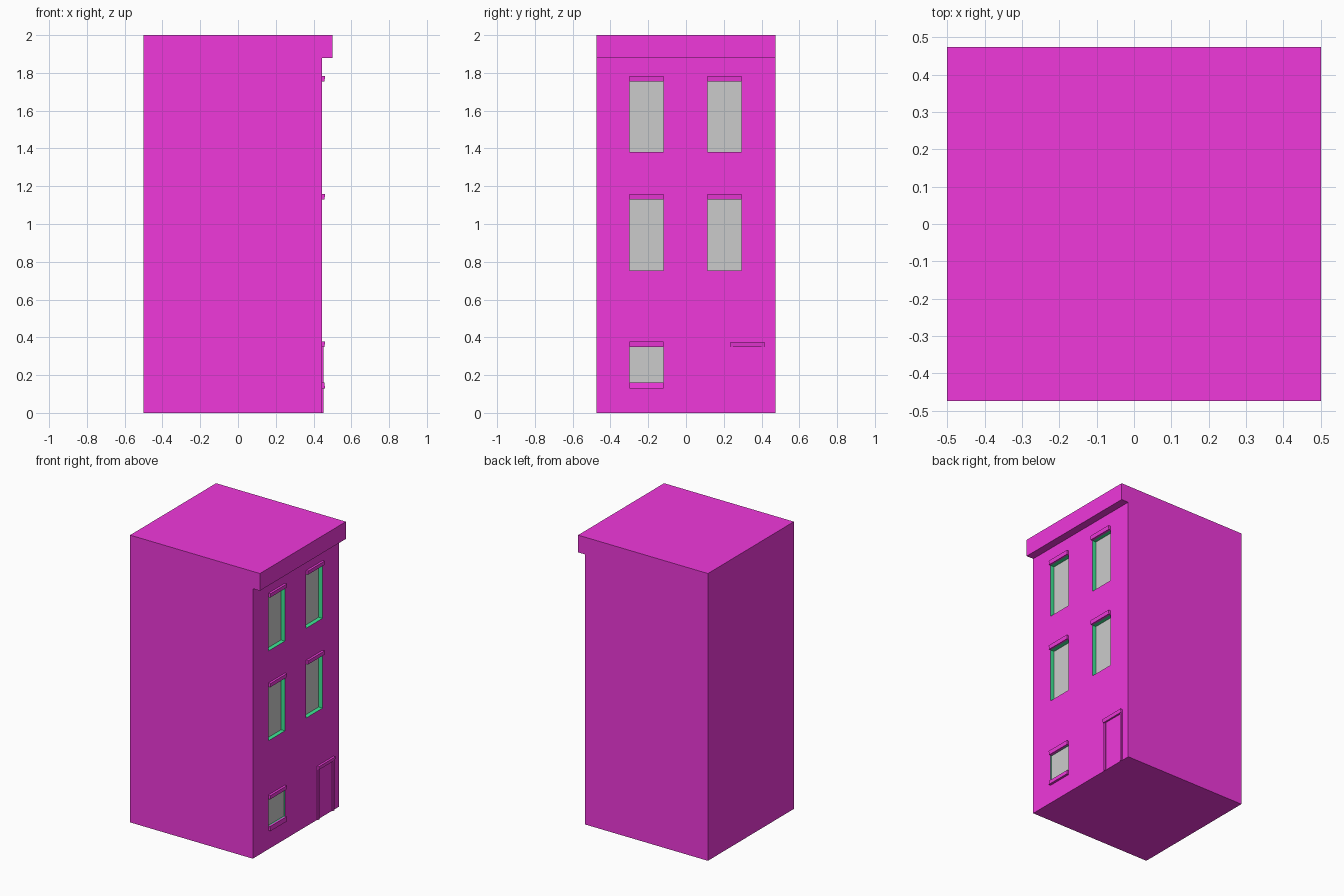
import bpy, bmesh

if "Cube" in bpy.data.objects:
    bpy.data.objects.remove(bpy.data.objects["Cube"])

WALL_X = 0.445   # facade plane
HALF_Y = 0.473


def material(name, rgb):
    m = bpy.data.materials.new(name)
    m.diffuse_color = (*rgb, 1)
    m.use_nodes = True
    m.node_tree.nodes["Principled BSDF"].inputs["Base Color"].default_value = m.diffuse_color
    return m


PINK = material("pink_wall", (0.87, 0.04, 0.71))
GREEN = material("green_reveal", (0.05, 0.8, 0.3))


def prism(name, profile, y0, y1, mats=()):
    """Extrude an (x, z) profile from y0 to y1."""
    bm = bmesh.new()
    base = bm.faces.new([bm.verts.new((x, y0, z)) for x, z in profile])
    ext = bmesh.ops.extrude_face_region(bm, geom=[base])["geom"]
    bmesh.ops.translate(bm, vec=(0, y1 - y0, 0),
                        verts=[v for v in ext if isinstance(v, bmesh.types.BMVert)])
    bmesh.ops.recalc_face_normals(bm, faces=bm.faces)
    mesh = bpy.data.meshes.new(name)
    bm.to_mesh(mesh)
    bm.free()
    for m in mats:
        mesh.materials.append(m)
    ob = bpy.data.objects.new(name, mesh)
    bpy.context.collection.objects.link(ob)
    return ob


def box(name, x0, x1, y0, y1, z0, z1, mats=()):
    return prism(name, [(x0, z0), (x1, z0), (x1, z1), (x0, z1)], y0, y1, mats)


def trim(name, y0, y1, z0, z1, low, high):
    """Slightly sloped lintel or sill on the facade."""
    return prism(name, [(WALL_X - 0.004, z0), (WALL_X + low, z0),
                        (WALL_X + high, z1), (WALL_X - 0.004, z1)], y0, y1, [PINK])


# Building block with overhanging street cornice
body = prism("building_body",
             [(-0.5, 0), (WALL_X, 0), (WALL_X, 1.88), (0.5, 1.88), (0.5, 2), (-0.5, 2)],
             -HALF_Y, HALF_Y, [PINK, GREEN])

# Windows: (y start, sill z, head z, recess depth)
windows = [(y, z, z + 0.375, 0.03) for z in (1.38, 0.755) for y in (-0.30, 0.115)]
windows.append((-0.30, 0.16, 0.35, 0.008))

for i, (y, z0, z1, depth) in enumerate(windows):
    # Recess cut into the wall, lined in green
    cutter = box(f"window_cutter_{i}", WALL_X - depth - 0.002, WALL_X + 0.03,
                 y, y + 0.18, z0, z1, [PINK, GREEN])
    for p in cutter.data.polygons:
        p.material_index = 1
    cutter.hide_render = True
    cutter.hide_set(True)
    mod = body.modifiers.new(f"window_{i}", 'BOOLEAN')
    mod.operation = 'DIFFERENCE'
    mod.solver = 'EXACT'
    mod.object = cutter
    # Grey glass and lintel
    box(f"window_pane_{i}", WALL_X - depth - 0.002, WALL_X - depth, y, y + 0.18, z0, z1)
    trim(f"window_lintel_{i}", y, y + 0.18, z1, z1 + 0.028, 0.013, 0.016)

# Ground floor window sill
trim("window_sill", -0.30, -0.12, 0.13, 0.16, 0.016, 0.012)

# Door surround
for name, y in (("left", 0.235), ("right", 0.40)):
    box(f"door_jamb_{name}", WALL_X - 0.004, WALL_X + 0.007, y, y + 0.015, 0, 0.35, [PINK])
trim("door_lintel", 0.235, 0.415, 0.35, 0.375, 0.012, 0.016)
